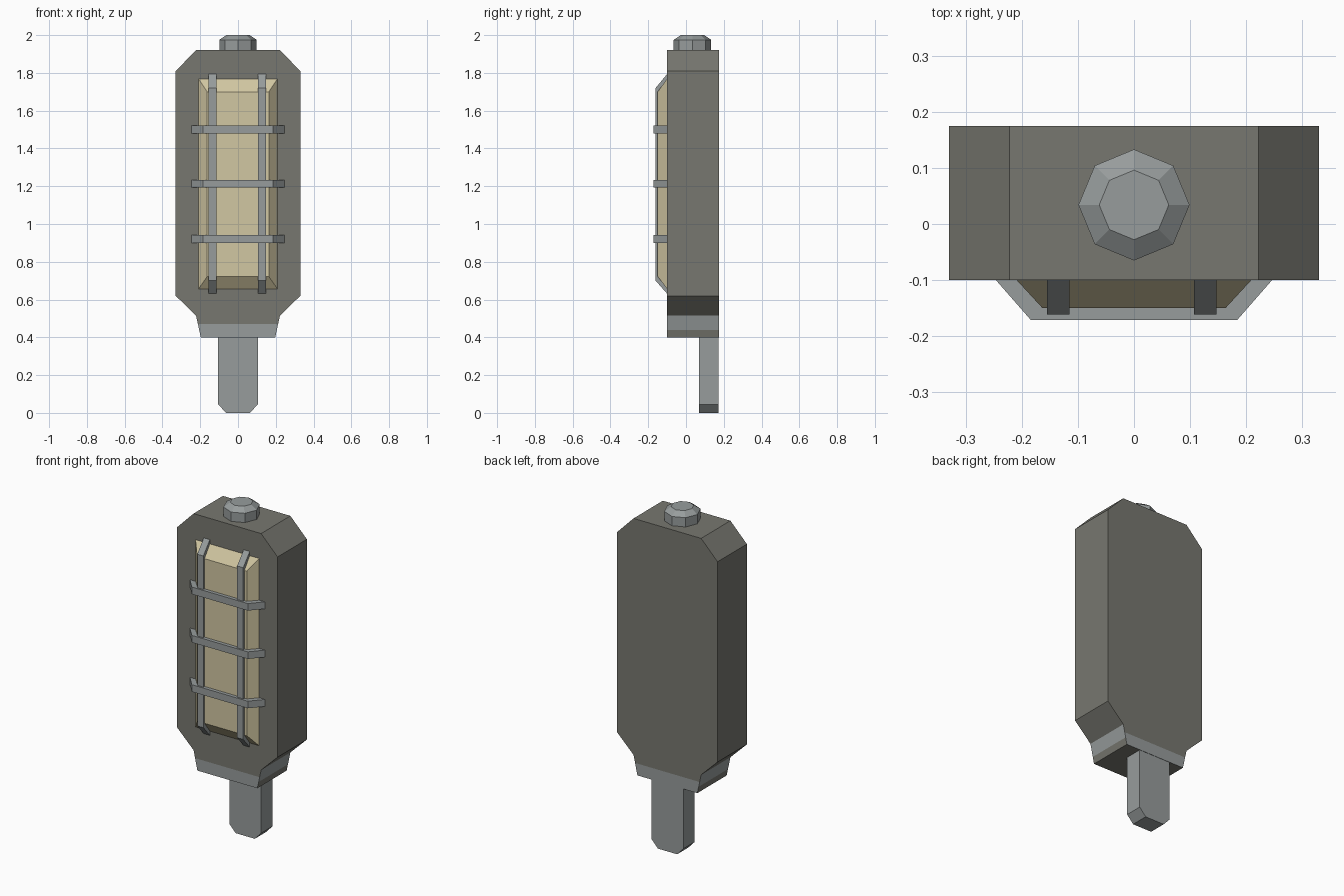
import bpy, bmesh, math
from mathutils import Vector

if "Cube" in bpy.data.objects:
    bpy.data.objects.remove(bpy.data.objects["Cube"])


def material(name, rgb):
    m = bpy.data.materials.new(name)
    m.diffuse_color = (*rgb, 1)
    m.use_nodes = True
    m.node_tree.nodes["Principled BSDF"].inputs["Base Color"].default_value = m.diffuse_color
    return m


CASING = material("dark casing grey", (0.185, 0.185, 0.16))
STEEL = material("steel grey", (0.31, 0.335, 0.335))
CREAM = material("cream panel", (0.64, 0.57, 0.36))


def finish(bm, name, *mats):
    bmesh.ops.recalc_face_normals(bm, faces=bm.faces)
    me = bpy.data.meshes.new(name)
    bm.to_mesh(me)
    bm.free()
    for m in mats:
        me.materials.append(m)
    ob = bpy.data.objects.new(name, me)
    bpy.context.collection.objects.link(ob)
    return ob


def loft(a, b):
    """Closed solid between two matching loops of points."""
    bm = bmesh.new()
    va = [bm.verts.new(p) for p in a]
    vb = [bm.verts.new(p) for p in b]
    n = len(a)
    bm.faces.new(va)
    bm.faces.new(vb[::-1])
    for i in range(n):
        j = (i + 1) % n
        bm.faces.new((va[i], vb[i], vb[j], va[j]))
    return bm


def mirrored(half):
    return half + [(-x, z) for x, z in reversed(half)]


def slab(profile, y0, y1):
    return loft([(x, y0, z) for x, z in profile], [(x, y1, z) for x, z in profile])


# casing: chamfered slab with a tapered steel-marked collar at its foot
bm = slab(mirrored([(0.222, 1.92), (0.33, 1.81), (0.33, 0.62), (0.222, 0.515), (0.197, 0.40)]),
          -0.10, 0.175)
for z in (0.44, 0.47):
    bmesh.ops.bisect_plane(bm, geom=bm.verts[:] + bm.edges[:] + bm.faces[:],
                           plane_co=(0, 0, z), plane_no=(0, 0, 1))
bm.normal_update()
for f in bm.faces:
    z = f.calc_center_median().z
    if abs(f.normal.y) > 0.5:
        f.material_index = int(0.401 < z < 0.47)
    else:
        f.material_index = int(0.44 < z < 0.515)
finish(bm, "casing", CASING, STEEL)

# mounting tang
finish(slab(mirrored([(0.105, 0.42), (0.105, 0.045), (0.063, 0.0)]), 0.068, 0.173),
       "mounting_tang", STEEL)

# top knob: eight-sided with a bevelled cap
bm = bmesh.new()
rings = [[bm.verts.new((r * math.cos(i * math.pi / 4), 0.034 + r * math.sin(i * math.pi / 4), z))
          for i in range(8)] for r, z in ((0.099, 1.91), (0.099, 1.975), (0.062, 2.0))]
bm.faces.new(rings[0])
bm.faces.new(rings[2])
for lo, hi in zip(rings, rings[1:]):
    for i in range(8):
        j = (i + 1) % 8
        bm.faces.new((lo[i], lo[j], hi[j], hi[i]))
finish(bm, "top_knob", STEEL)


def bevelled_plate(name, back, front, y_front, mat):
    """Raised plate; back and front are (x0, x1, z0, z1)."""
    def loop(r, y):
        x0, x1, z0, z1 = r
        return [(x0, y, z0), (x1, y, z0), (x1, y, z1), (x0, y, z1)]
    return finish(loft(loop(back, -0.099), loop(front, y_front)), name, mat)


# raised front panel
bevelled_plate("front_panel", (-0.21, 0.21, 0.655, 1.77), (-0.163, 0.163, 0.722, 1.70),
               -0.15, CREAM)

# guard bars over the panel
for side, x in (("left", -0.135), ("right", 0.127)):
    bevelled_plate("vertical_bar_" + side, (x - 0.02, x + 0.02, 0.63, 1.795),
                   (x - 0.02, x + 0.02, 0.70, 1.72), -0.161, STEEL)
for i, z in enumerate((0.92, 1.213, 1.50)):
    bevelled_plate(f"cross_bar_{i + 1}", (-0.247, 0.247, z - 0.021, z + 0.021),
                   (-0.184, 0.184, z - 0.021, z + 0.021), -0.171, STEEL)
